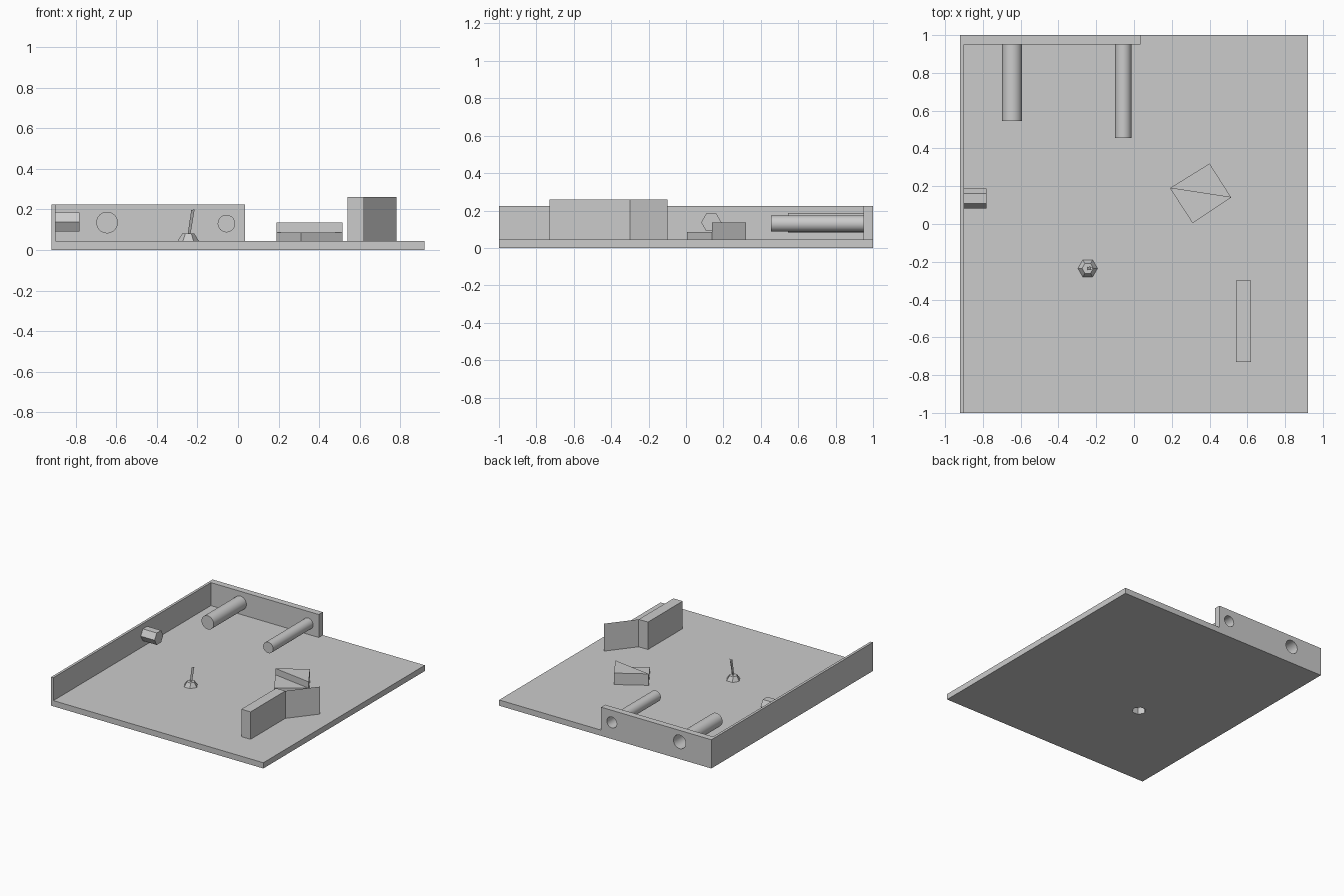
import bpy, bmesh
from math import cos, sin, pi
from mathutils import Vector

if "Cube" in bpy.data.objects:
    bpy.data.objects.remove(bpy.data.objects["Cube"])

FLOOR = 0.045
WALL = 0.225


def mesh(name, verts, faces):
    me = bpy.data.meshes.new(name)
    me.from_pydata([tuple(v) for v in verts], [], faces)
    bm = bmesh.new()
    bm.from_mesh(me)
    bmesh.ops.recalc_face_normals(bm, faces=bm.faces)
    bm.to_mesh(me)
    bm.free()
    ob = bpy.data.objects.new(name, me)
    bpy.context.collection.objects.link(ob)
    return ob


def loft(name, a, b, cap_a=True, cap_b=True):
    """Join two matching rings, with optional end caps."""
    n = len(a)
    faces = [(i, (i + 1) % n, n + (i + 1) % n, n + i) for i in range(n)]
    if cap_a:
        faces.append(tuple(range(n)))
    if cap_b:
        faces.append(tuple(range(n, 2 * n)))
    return mesh(name, list(a) + list(b), faces)


def prism(name, outline, z0, z1):
    return loft(name, [(x, y, z0) for x, y in outline], [(x, y, z1) for x, y in outline])


def box(name, x0, x1, y0, y1, z0, z1):
    return prism(name, [(x0, y0), (x1, y0), (x1, y1), (x0, y1)], z0, z1)


def ring(center, r, n, axis):
    pts = []
    for i in range(n):
        c, s = r * cos(2 * pi * i / n), r * sin(2 * pi * i / n)
        off = {'x': (0, c, s), 'y': (c, 0, s), 'z': (c, s, 0)}[axis]
        pts.append(Vector(center) + Vector(off))
    return pts


def cut(target, cutter):
    m = target.modifiers.new("hole", 'BOOLEAN')
    m.operation = 'DIFFERENCE'
    m.solver = 'EXACT'
    m.object = cutter
    bpy.context.view_layer.objects.active = target
    bpy.ops.object.modifier_apply(modifier=m.name)
    bpy.data.objects.remove(cutter, do_unlink=True)


# Floor and the two walls
floor = box("floor_plate", -0.92, 0.92, -1, 1, 0, FLOOR)
box("left_wall", -0.92, -0.90, -1, 0.95, FLOOR, WALL)
back = box("back_wall", -0.92, 0.035, 0.95, 1, FLOOR, WALL)

# Round sockets: open through the back wall, closed at the front
for name, x, z, r, y0 in (("wide_socket", -0.645, 0.135, 0.053, 0.545),
                          ("narrow_socket", -0.057, 0.13, 0.043, 0.455)):
    cut(back, loft("cutter", ring((x, 0.9, z), r, 48, 'y'), ring((x, 1.1, z), r, 48, 'y')))
    tube = loft(name, ring((x, y0, z), r, 48, 'y'), ring((x, 0.95, z), r, 48, 'y'), cap_b=False)
    bpy.ops.object.select_all(action='DESELECT')
    tube.select_set(True)
    bpy.context.view_layer.objects.active = tube
    bpy.ops.object.shade_smooth_by_angle()

# Hexagonal peg on the left wall
loft("hex_peg", ring((-0.90, 0.135, 0.137), 0.054, 6, 'x'), ring((-0.78, 0.135, 0.137), 0.054, 6, 'x'))

# Hexagonal bump in the floor, hollow from below, with a leaning spike
cx, cy = -0.245, -0.235
cut(floor, loft("cutter", ring((cx, cy, -0.1), 0.052, 6, 'z'), ring((cx, cy, 0.1), 0.052, 6, 'z')))
loft("hex_bump", ring((cx, cy, FLOOR), 0.052, 6, 'z'), ring((cx, cy, 0.08), 0.03, 6, 'z'), cap_a=False)
tip = ring((-0.225, cy, 0.196), 0.011, 3, 'z')
tip[0].z += 0.004
tip[1].z -= 0.012
loft("spike", ring((-0.243, cy, 0.08), 0.009, 3, 'z'), tip)

# Square block stepped along its diagonal
left, rear, right, front = (0.19, 0.19), (0.40, 0.32), (0.515, 0.14), (0.31, 0.005)
prism("step_low", [left, front, right], FLOOR, 0.085)
prism("step_high", [left, right, rear], FLOOR, 0.135)

# Upright block with a thin angled panel
box("upright_block", 0.54, 0.62, -0.73, -0.30, FLOOR, 0.26)
mesh("angled_panel", [(0.62, -0.30, FLOOR), (0.78, -0.10, FLOOR), (0.78, -0.10, 0.26), (0.62, -0.30, 0.26)],
     [(0, 1, 2, 3)])
